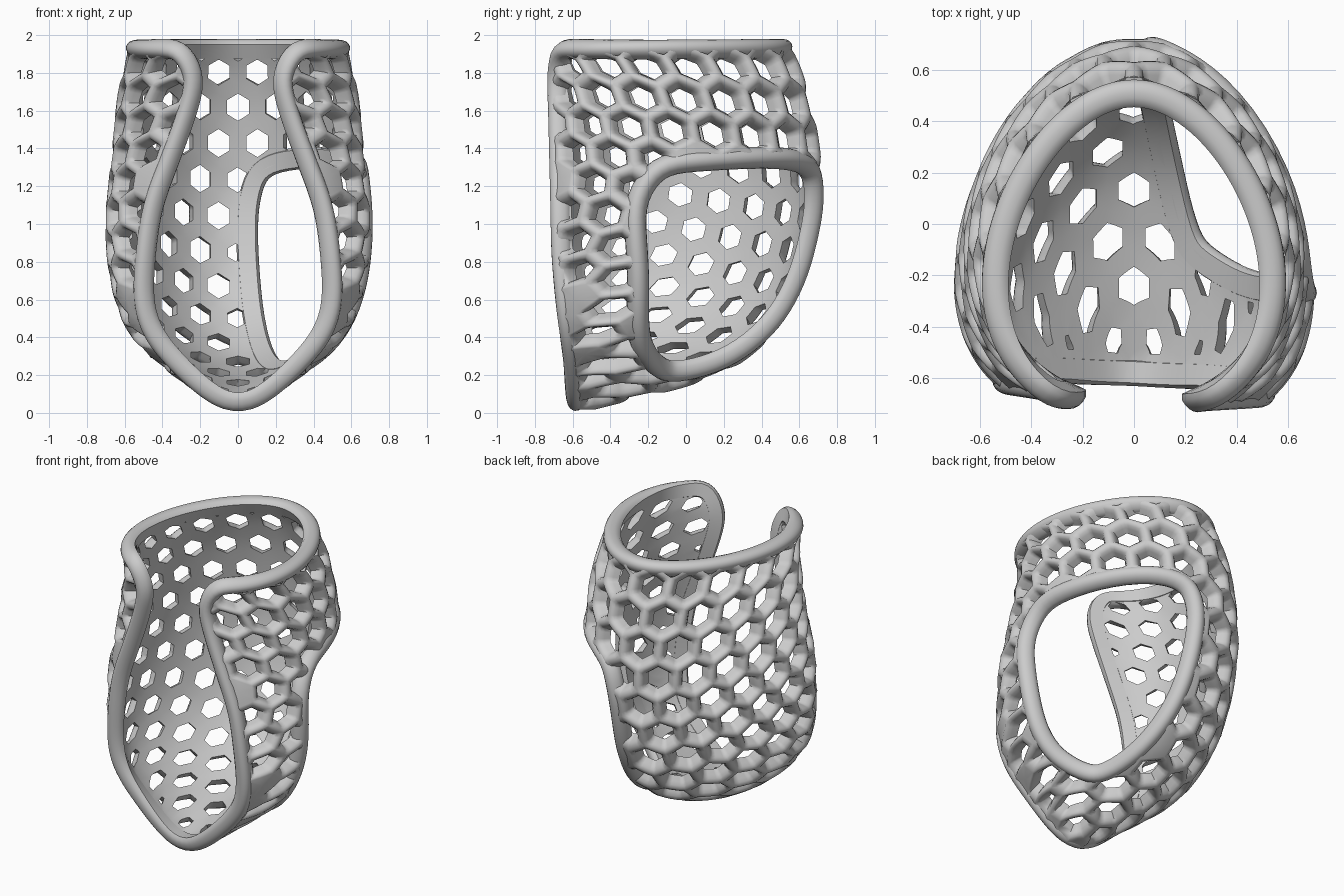
import bpy, bmesh, math
from mathutils import Vector

if "Cube" in bpy.data.objects:
    bpy.data.objects.remove(bpy.data.objects["Cube"])

# Guide curves: keel (middle of the bottom and back) and right front edge
KEEL = [(0, -.58, .04), (0, -.3, .11), (0, 0, .185), (0, .25, .29), (0, .45, .47), (0, .58, .7),
        (0, .65, .95), (0, .68, 1.15), (0, .67, 1.35), (0, .63, 1.6), (0, .57, 1.8), (0, .51, 1.93)]
EDGE = [(0, -.58, .04), (.15, -.59, .12), (.32, -.6, .27), (.45, -.62, .43), (.5, -.64, .6),
        (.49, -.66, .85), (.45, -.665, 1.1), (.36, -.67, 1.35), (.27, -.675, 1.6),
        (.235, -.68, 1.78), (.31, -.665, 1.925)]
# Section handles: position, front x, front y, back x
HANDLES = [(0, 0, 0, 0), (.1, .03, .17, .11), (.22, .12, .25, .27), (.45, .38, .3, .46), (.7, .55, .3, .52),
           (.92, .74, .3, .46), (1, .5, .32, .39)]
# Side opening, near points on the shell
HOLE = [(.66, -.26, 1.1), (.64, -.15, 1.3), (.56, .1, 1.335), (.32, .45, 1.335), (.14, .64, 1.3),
        (.07, .67, 1.15), (.06, .66, .95), (.06, .59, .7), (.09, .45, .48), (.14, .25, .32),
        (.2, 0, .21), (.28, -.13, .21), (.42, -.23, .34), (.56, -.26, .52), (.64, -.26, .8)]
N = 300
IN = -.035      # height of the smooth inner face


def catmull(pts, closed=False, sub=12):
    p = [Vector(q) for q in pts]
    n, out = len(p), []
    for i in range(n if closed else n - 1):
        q = [p[(i + k) % n] if closed else p[min(max(i + k, 0), n - 1)] for k in (-1, 0, 1, 2)]
        for j in range(sub):
            t = j / sub
            out.append(.5 * (2 * q[1] + (q[2] - q[0]) * t + (2 * q[0] - 5 * q[1] + 4 * q[2] - q[3]) * t * t
                             + (3 * q[1] - q[0] - 3 * q[2] + q[3]) * t ** 3))
    return out if closed else out + [p[-1]]


def resample(pts):
    acc = [0]
    for a, b in zip(pts, pts[1:]):
        acc.append(acc[-1] + (b - a).length)
    out, j = [], 0
    for i in range(N + 1):
        d = acc[-1] * i / N
        while j < len(pts) - 2 and acc[j + 1] < d:
            j += 1
        out.append(pts[j].lerp(pts[j + 1], (d - acc[j]) / (acc[j + 1] - acc[j])))
    return out, acc[-1]


keel, A = resample(catmull(KEEL))
edge, _ = resample(catmull(EDGE))


def look(tab, s):
    f = min(max(s, 0), 1) * N
    i = min(int(f), N - 1)
    return tab[i] + (tab[i + 1] - tab[i]) * (f - i)


def handle(s):
    for a, b in zip(HANDLES, HANDLES[1:]):
        if s <= b[0]:
            f = (s - a[0]) / (b[0] - a[0])
            return [a[k] + (b[k] - a[k]) * f for k in (1, 2, 3)]
    return HANDLES[-1][1:]


hand = [Vector(handle(i / N)) for i in range(N + 1)]
for _ in range(150):
    hand = [hand[0]] + [(hand[i - 1] + hand[i + 1]) / 2 for i in range(1, N)] + [hand[-1]]


def surf(s, tau):
    """Shell point: s runs from tip to top, tau from left edge (-1) over the keel (0) to right edge (1)."""
    k, f, h = look(keel, s), look(edge, s), look(hand, s)
    if tau < 0:
        f = f + Vector((0, .05 * math.sin(math.pi * min(max(s, 0), 1)), 0))
    t = min(abs(tau), 1)
    u = 1 - t
    p = (k * u ** 3 + (k + Vector((h.z, 0, 0))) * 3 * u * u * t
         + (f + Vector((h.x, h.y, 0))) * 3 * u * t * t + f * t ** 3)
    return Vector((math.copysign(1, tau) * p.x, p.y, p.z))


def frame(s, tau):
    s, tau, e = min(max(s, .012), 1), min(max(tau, -1), 1), .012
    ds = surf(min(s + e, 1), tau) - surf(s - e, tau)
    dt = surf(s, min(tau + e, 1)) - surf(s, max(tau - e, -1))
    n, p = ds.cross(dt).normalized(), surf(s, tau)
    return p, (-n if n.dot(p - Vector((0, -.15, 1))) < 0 else n)


# Arc length along every section, so cells keep their size
arcs = []
for i in range(N + 1):
    row = [surf(i / N, j / 24) for j in range(25)]
    acc = [0]
    for a, b in zip(row, row[1:]):
        acc.append(acc[-1] + (b - a).length)
    arcs.append(Vector(acc))
length = [a[24] for a in arcs]


def flat_frame(q):
    arc, w = look(arcs, q.x / A), abs(q.y)
    t = 1
    for j in range(24):
        if arc[j + 1] >= w:
            t = (j + (w - arc[j]) / max(arc[j + 1] - arc[j], 1e-6)) / 24
            break
    return frame(q.x / A, math.copysign(t, q.y))


def flat_to_3d(q, h):
    p, n = flat_frame(q)
    return p + n * h


# Opening outline laid into the unrolled shell
grid = [(surf(i / 90, j / 90), i / 90, j / 90) for i in range(4, 91) for j in range(91)]
flat = []
for p in HOLE:
    _, s, t = min(grid, key=lambda g: (g[0] - Vector(p)).length_squared)
    arc, j = look(arcs, s), min(int(t * 24), 23)
    flat.append((s * A, arc[j] + (arc[j + 1] - arc[j]) * (t * 24 - j)))
hole = catmull(flat, True, 5)


def hole_dist(q):
    inside, best = False, 9
    for a, b in zip(hole, hole[1:] + hole[:1]):
        d = b - a
        t = min(max((q - a).dot(d) / d.length_squared, 0), 1)
        best = min(best, (q - a - d * t).length)
        if (a.y > q.y) != (b.y > q.y) and q.x < a.x + d.x * (q.y - a.y) / d.y:
            inside = not inside
    return -best if inside else best


def clip(poly, fn):
    out, val = [], [fn(q) for q in poly]
    for i, q in enumerate(poly):
        j = (i + 1) % len(poly)
        if val[i] >= 0:
            out.append(q)
        if (val[i] >= 0) != (val[j] >= 0):
            out.append(q.lerp(poly[j], val[i] / (val[i] - val[j])))
    return out


def finish(name, bm):
    bmesh.ops.remove_doubles(bm, verts=bm.verts, dist=2e-4)
    bmesh.ops.recalc_face_normals(bm, faces=bm.faces)
    me = bpy.data.meshes.new(name)
    bm.to_mesh(me)
    bm.free()
    ob = bpy.data.objects.new(name, me)
    bpy.context.collection.objects.link(ob)
    bpy.ops.object.select_all(action='DESELECT')
    bpy.context.view_layer.objects.active = ob
    ob.select_set(True)
    bpy.ops.object.shade_smooth_by_angle(angle=math.radians(60))


# Honeycomb lattice: each cell is a frame, smooth inside and rounded outside
PROFILE = [(0, .045), (.016, .041), (.03, .027), (.039, .004), (.049, IN), (0, IN)]
W = .23
R = W / math.sqrt(3)
bm = bmesh.new()
for r in range(16):
    for c in range(-10, 11):
        mid = Vector((A - .125 - r * 1.5 * R, (c + (.5 if r % 2 == 0 else 0)) * W))
        corner = [mid + Vector((math.cos(k * math.pi / 3), math.sin(k * math.pi / 3))) * R for k in range(6)]
        poly = [corner[k].lerp(corner[(k + 1) % 6], j / 4) for k in range(6) for j in range(4)]
        for fn in (lambda q: A - q.x, lambda q: q.x - .03,
                   lambda q: look(length, q.x / A) - abs(q.y), hole_dist):
            poly = clip(poly, fn) if poly else poly
        pairs = list(zip(poly, poly[1:] + poly[:1]))
        area = sum(a.x * b.y - a.y * b.x for a, b in pairs) / 2
        if abs(area) < 1e-4:
            continue
        n = len(poly)
        rel = [(a - mid, b - mid) for a, b in pairs]
        cen = mid + sum(((a + b) * (a.x * b.y - a.y * b.x) for a, b in rel), Vector((0, 0))) / (6 * area)
        rad = min(abs((b - a).x * (cen - a).y - (b - a).y * (cen - a).x) / (b - a).length
                  for a, b in pairs if (b - a).length > 1e-3)
        solid = rad < .062
        rings = [[bm.verts.new(flat_to_3d(cen + (q - cen) * (1 - d / max(rad, .01)), h)) for q in poly]
                 for d, h in (((0, .045), (0, IN)) if solid else PROFILE)]
        if solid:
            for ring, h in zip(rings, (.035, IN)):
                hub = bm.verts.new(flat_to_3d(cen, h))
                for k in range(n):
                    bm.faces.new((ring[k], ring[(k + 1) % n], hub))
        else:
            for a, b in zip(rings, rings[1:]):
                for k in range(n):
                    bm.faces.new((a[k], a[(k + 1) % n], b[(k + 1) % n], b[k]))
finish("lattice_shell", bm)


# Rims: half-round outside, flush with the smooth inner face
def rim(name, frames, half, rounds):
    for _ in range(rounds):
        frames = [[(frames[i - 1][k] + frames[i][k] * 2 + frames[(i + 1) % len(frames)][k]) / 4
                   for k in (0, 1)] for i in range(len(frames))]
    bm = bmesh.new()
    rings = []
    for i, (p, n) in enumerate(frames):
        t = (frames[(i + 1) % len(frames)][0] - frames[i - 1][0]).normalized()
        n = (n - t * n.dot(t)).normalized()
        b = t.cross(n)
        prof = [(-half * .8, IN - .003), (half * .8, IN - .003)]
        prof += [(half * math.cos(a * math.pi / 10), IN + .018 + .074 * math.sin(a * math.pi / 10)) for a in range(11)]
        rings.append([bm.verts.new(p + b * x + n * y) for x, y in prof])
    for a, c in zip(rings, rings[1:] + rings[:1]):
        for k in range(len(a)):
            m = (k + 1) % len(a)
            bm.faces.new((a[k], a[m], c[m], c[k]))
    finish(name, bm)


outer = [frame(i / 60, 1) for i in range(1, 60)] + [frame(1, 1 - i / 50) for i in range(101)] \
    + [frame(i / 60, -1) for i in range(59, 0, -1)]
rim("outer_rim", outer, .052, 4)
rim("side_opening_rim", [flat_frame(q) for q in hole], .058, 3)
